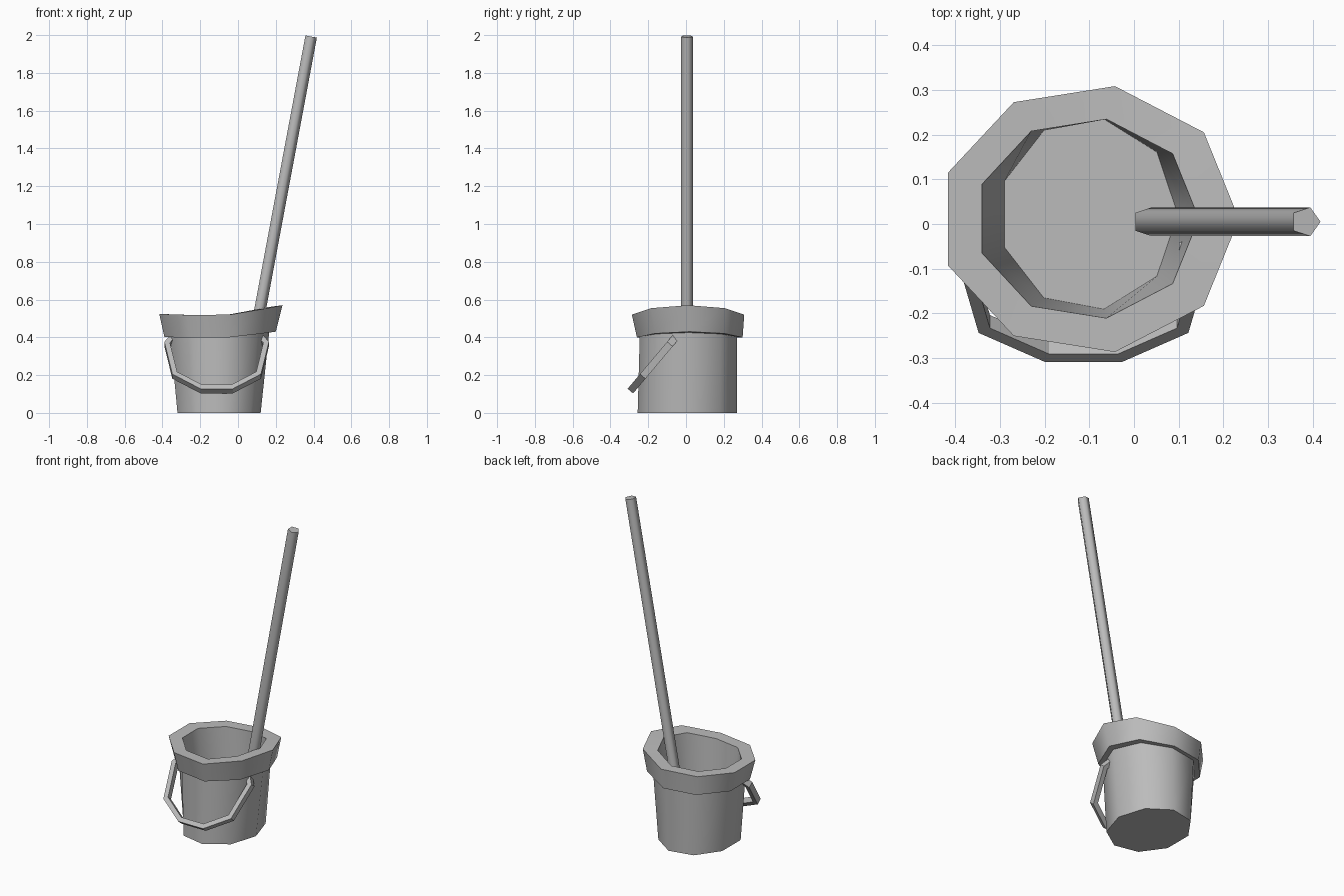
import bpy, bmesh, math
from mathutils import Vector

cube = bpy.data.objects.get("Cube")
if cube:
    bpy.data.objects.remove(cube, do_unlink=True)

grey = bpy.data.materials.new("plain_grey")
grey.use_nodes = True
COLOR = (0.5, 0.5, 0.5, 1)
grey.diffuse_color = COLOR
grey.node_tree.nodes["Principled BSDF"].inputs["Base Color"].default_value = COLOR


def finish(bm, name, angle):
    """Turn a bmesh into an object, smooth below the given edge angle."""
    bmesh.ops.recalc_face_normals(bm, faces=bm.faces[:])
    for f in bm.faces:
        f.smooth = f.smooth or angle > 0
    for e in bm.edges:
        if len(e.link_faces) == 2 and e.calc_face_angle(0) > math.radians(angle):
            e.smooth = False
    mesh = bpy.data.meshes.new(name)
    bm.to_mesh(mesh)
    bm.free()
    mesh.materials.append(grey)
    obj = bpy.data.objects.new(name, mesh)
    bpy.context.collection.objects.link(obj)
    return obj


def skin(bm, rings, caps=True):
    """Bridge consecutive vertex rings and close both ends."""
    n = len(rings[0])
    for a, b in zip(rings, rings[1:]):
        for i in range(n):
            j = (i + 1) % n
            bm.faces.new((a[i], a[j], b[j], b[i]))
    if caps:
        bm.faces.new(rings[0])
        bm.faces.new(rings[-1])


# Bucket: nine-sided oval rings, with the rim lifting towards +x
SIDES = 9


def oval(bm, cx, cy, rx, ry, z, lift=0.0):
    ring = []
    for i in range(SIDES):
        a = math.tau * i / SIDES
        c = math.cos(a)
        rise = lift * (max(c, 0) ** 1.2 + 0.2 * max(-c, 0))
        ring.append(bm.verts.new((cx + rx * c, cy + ry * math.sin(a), z + rise)))
    return ring


bm = bmesh.new()
profile = [
    (-0.107, 0.007, 0.227, 0.267, 0.0, 0),        # base
    (-0.105, 0.013, 0.270, 0.262, 0.40, 0.025),   # under the rim
    (-0.104, 0.020, 0.304, 0.284, 0.395, 0.035),  # rim lower edge
    (-0.101, 0.011, 0.336, 0.302, 0.513, 0.057),  # rim upper edge
    (-0.105, 0.012, 0.250, 0.226, 0.513, 0.045),  # inner lip
    (-0.102, 0.022, 0.200, 0.216, 0.06, 0),       # inner floor
]
skin(bm, [oval(bm, *p) for p in profile])
bm.edges.ensure_lookup_table()
finish(bm, "bucket", 43)

# Leaning pole: five-sided rod
bm = bmesh.new()
bottom, top = Vector((0.030, 0.005, 0.10)), Vector((0.384, 0.005, 1.993))
axis = (top - bottom).normalized()
across = Vector((axis.z, 0, -axis.x))
side = Vector((0, 1, 0))


def pole_ring(center):
    angles = [math.tau * i / 5 for i in range(5)]
    return [bm.verts.new(center + 0.034 * (across * math.cos(a) + side * math.sin(a)))
            for a in angles]


skin(bm, [pole_ring(bottom), pole_ring(top)])
finish(bm, "pole", 75)

# Bail handle: square bar swept along a path in a tilted plane
bm = bmesh.new()
MID = -0.113
down = Vector((0, -0.644, -0.765))
normal = Vector((0, -0.765, 0.644))
pivot = Vector((MID, -0.055, 0.40))
half = [(0.225, -0.005), (0.262, 0.05), (0.222, 0.262), (0.081, 0.358)]
path = [(-x, v) for x, v in half] + [(x, v) for x, v in reversed(half)]
points = [pivot + Vector((x, 0, 0)) + down * v for x, v in path]
rings = []
for i, p in enumerate(points):
    before = (p - points[i - 1]).normalized() if i > 0 else None
    after = (points[i + 1] - p).normalized() if i < len(points) - 1 else None
    before, after = before or after, after or before
    tangent = (before + after).normalized()
    miter = 0.014 / max(tangent.dot(before), 0.5)
    out = tangent.cross(normal).normalized() * miter
    flat = normal * 0.019
    rings.append([bm.verts.new(p + q) for q in (out + flat, out - flat, -out - flat, flat - out)])
skin(bm, rings)
finish(bm, "bail_handle", 30)
